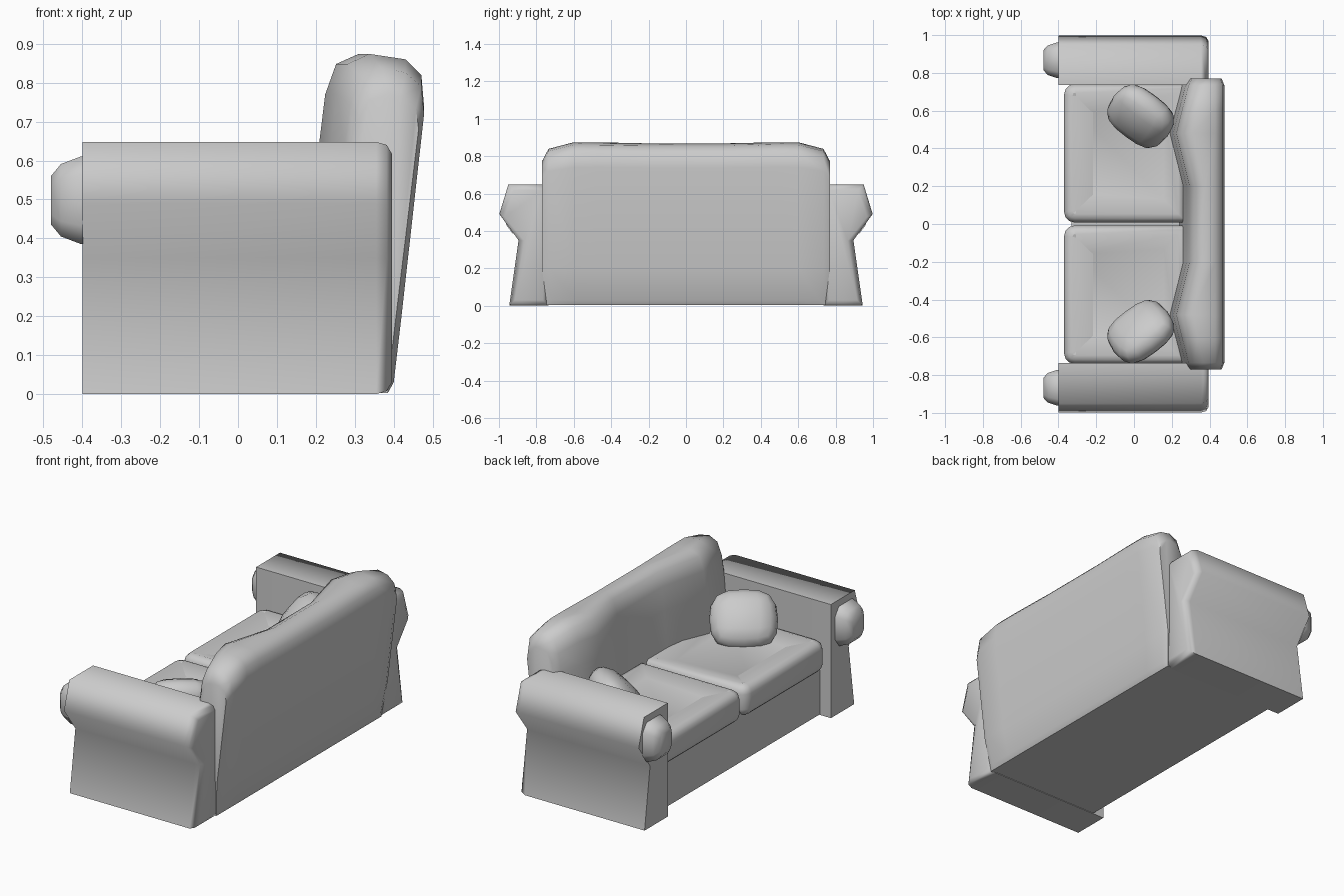
import bpy, bmesh, math
from mathutils import Matrix, Vector

if "Cube" in bpy.data.objects:
    bpy.data.objects.remove(bpy.data.objects["Cube"])


def make(name, bm, angle=40):
    """Turn a bmesh into a shaded object."""
    bmesh.ops.recalc_face_normals(bm, faces=bm.faces)
    me = bpy.data.meshes.new(name)
    bm.to_mesh(me)
    bm.free()
    obj = bpy.data.objects.new(name, me)
    bpy.context.collection.objects.link(obj)
    bpy.ops.object.select_all(action='DESELECT')
    obj.select_set(True)
    bpy.context.view_layer.objects.active = obj
    bpy.ops.object.shade_smooth_by_angle(angle=math.radians(angle))
    return obj


def loft(name, rings, angle=40):
    """Skin a list of equal-length closed rings and cap both ends."""
    bm = bmesh.new()
    vs = [[bm.verts.new(p) for p in ring] for ring in rings]
    n = len(rings[0])
    for a, b in zip(vs, vs[1:]):
        for i in range(n):
            bm.faces.new((a[i], a[(i + 1) % n], b[(i + 1) % n], b[i]))
    bm.faces.new(vs[0])
    bm.faces.new(vs[-1])
    return make(name, bm, angle)


def box(name, lo, hi, bevel=0.0, seg=3, corner=0.0, sag=0.0):
    """Box with rounded edges, optional rounder front corners and a sagging top."""
    bm = bmesh.new()
    lo, hi = Vector(lo), Vector(hi)
    bmesh.ops.create_cube(bm, size=1)
    bmesh.ops.scale(bm, vec=hi - lo, verts=bm.verts)
    bmesh.ops.translate(bm, vec=(lo + hi) / 2, verts=bm.verts)
    if corner:
        front = [e for e in bm.edges if all(v.co.x < lo.x + 0.01 for v in e.verts)
                 and abs(e.verts[0].co.z - e.verts[1].co.z) > 0.01]
        bmesh.ops.bevel(bm, geom=front, offset=corner, segments=3, profile=0.5, affect='EDGES')
    if bevel:
        rim = [e for e in bm.edges if abs(e.verts[0].co.z - e.verts[1].co.z) < 0.001]
        bmesh.ops.bevel(bm, geom=rim, offset=bevel, segments=seg, profile=0.5, affect='EDGES')
    if sag:
        top = max(bm.faces, key=lambda f: f.calc_center_median().z)
        inner = bmesh.ops.inset_individual(bm, faces=[top], thickness=0.11, depth=0)
        bmesh.ops.translate(bm, vec=(0, 0, -sag), verts=top.verts)
    return make(name, bm, 50)


# arm outline in y-z and its inset at stations along x
ARM = [(0.735, 0), (0.945, 0), (0.895, 0.35), (0.998, 0.49), (0.95, 0.648), (0.735, 0.648)]
ARM_ST = [(-0.40, 0.0), (0.355, 0.0), (0.382, 0.008), (0.395, 0.03)]
KNOB_ST = [(-0.398, 1.0), (-0.405, 1.0), (-0.455, 0.83), (-0.48, 0.56)]

for s, side in ((1, "left"), (-1, "right")):
    # arm with rolled outer edge
    rings = [[(x, s * (y + k * (1 if y < 0.8 else -1)), z + k * (0.325 - z) / 0.325)
              for y, z in ARM] for x, k in ARM_ST]
    loft(side + "_arm", rings, 80)

    # padded boss on the arm front
    rings = []
    for x, k in KNOB_ST:
        rings.append([(x, s * (0.867 + dy * k), 0.498 + dz * k)
                      for dy, dz in ((0.095, 0.065), (0.06, 0.112), (-0.06, 0.112), (-0.095, 0.065),
                                     (-0.095, -0.065), (-0.06, -0.112), (0.06, -0.112), (0.095, -0.065))])
    loft(side + "_arm_boss", rings, 60)

    # seat cushion
    ys = sorted((s * 0.008, s * 0.74))
    box(side + "_seat_cushion", (-0.37, ys[0], 0.262), (0.28, ys[1], 0.437), 0.045, 3, 0.055, 0.025)

    # scatter pillow leaning into the corner
    bm = bmesh.new()
    bmesh.ops.create_cube(bm, size=2)
    bmesh.ops.subdivide_edges(bm, edges=bm.edges[:], cuts=3, use_grid_fill=True)
    for v in bm.verts:
        r = sum(abs(a) ** 2.8 for a in v.co) ** (1 / 2.8)
        p = v.co / r
        edge = max(abs(p.x), abs(p.y))
        v.co = Vector((p.x * 0.178, p.y * 0.162, p.z * 0.09 * (1.05 - 0.3 * edge ** 3)))
    heading = Vector((-0.60, -0.80 * s, 0)).normalized()
    normal = heading * math.cos(math.radians(44)) + Vector((0, 0, 1)) * math.sin(math.radians(44))
    across = Vector((0, 0, 1)).cross(normal).normalized()
    up = normal.cross(across)
    rot = Matrix((across, up, normal)).transposed().to_4x4()
    bmesh.ops.transform(bm, matrix=Matrix.Translation((0.035, 0.57 * s, 0.508)) @ rot, verts=bm.verts)
    make(side + "_pillow", bm, 60)

# seat base
box("seat_base", (-0.33, -0.745, 0.003), (0.385, 0.745, 0.29))

# backrest: side profile swept across y; d moves the front face, t lowers the top
BACK = [(0.25, 0.003, 0), (0.385, 0.003, 0), (0.40, 0.03, 0), (0.42, 0.20, 0), (0.478, 0.74, 0),
        (0.471, 0.82, 0), (0.43, 0.86, 0), (0.31, 0.874, 0.9), (0.252, 0.848, 1),
        (0.224, 0.77, 1), (0.208, 0.64, 1), (0.19, 0.42, 1), (0.20, 0.25, 0.5)]
HALF = [(0.77, 0.085, 0.10, 0.014), (0.735, 0.065, 0.035, 0), (0.60, 0.03, 0.0, 0),
        (0.48, 0.0, 0.0, 0), (0.20, 0.07, 0.006, 0)]
stations = HALF + [(-y, d, t, r) for y, d, t, r in reversed(HALF)]
rings = []
for y, d, t, r in stations:
    ring = []
    for x, z, w in BACK:
        taper = 1 - 0.035 * max(0, 1 - z / 0.2)
        px = x + d * w - (r if x > 0.39 and w == 0 else 0)
        ring.append((px, y * taper, z - t * max(0, (z - 0.55) / 0.32)))
    rings.append(ring)
loft("backrest", rings, 60)
